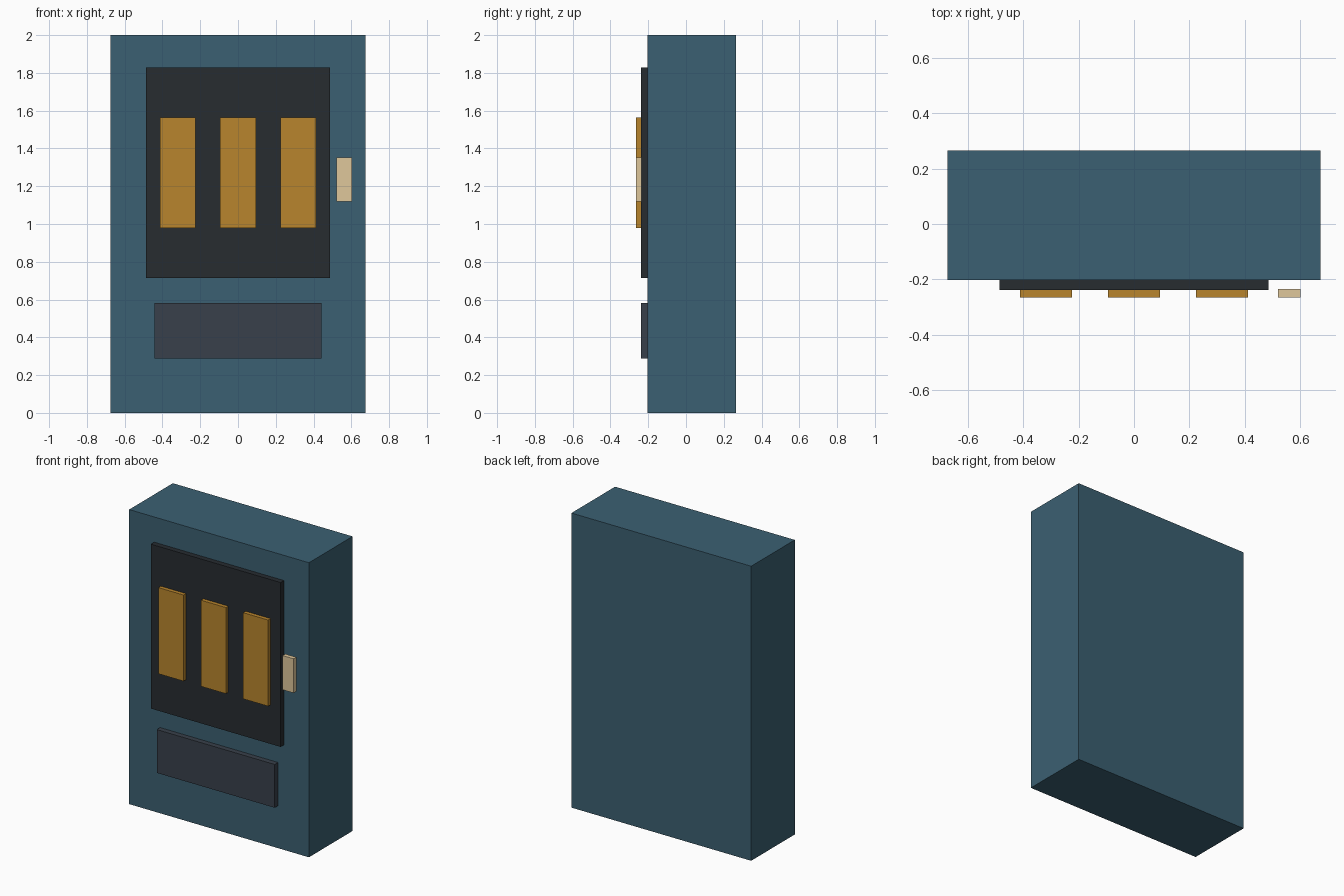
import bpy

if "Cube" in bpy.data.objects:
    bpy.data.objects.remove(bpy.data.objects["Cube"])


def material(name, rgb):
    mat = bpy.data.materials.new(name)
    mat.diffuse_color = (*rgb, 1.0)
    mat.use_nodes = True
    mat.node_tree.nodes["Principled BSDF"].inputs["Base Color"].default_value = mat.diffuse_color
    return mat


def box(name, x, y, z, mat):
    """Axis-aligned box from (min, max) ranges."""
    ranges = (x, y, z)
    bpy.ops.mesh.primitive_cube_add(size=1, location=[(a + b) / 2 for a, b in ranges])
    obj = bpy.context.object
    obj.name = name
    obj.scale = [b - a for a, b in ranges]
    bpy.ops.object.transform_apply(location=False, rotation=False, scale=True)
    obj.data.materials.append(mat)
    return obj


teal = material("teal_paint", (0.044, 0.117, 0.168))
dark = material("dark_glass", (0.020, 0.025, 0.030))
slate = material("slate", (0.040, 0.051, 0.070))
gold = material("gold", (0.485, 0.235, 0.026))
cream = material("cream", (0.738, 0.571, 0.328))

FACE = -0.203    # cabinet front
PANEL = -0.239   # front of the raised panels
FRONT = -0.265   # foremost plane

# Cabinet body
box("cabinet", (-0.675, 0.675), (FACE, 0.265), (0, 2), teal)

# Raised display window and collection tray below it
box("display_window", (-0.487, 0.487), (PANEL, FACE), (0.713, 1.829), dark)
box("collection_tray", (-0.443, 0.443), (PANEL, FACE), (0.288, 0.582), slate)

# Three products on the window
for i in (-1, 0, 1):
    cx = i * 0.318
    box(f"product_{i + 2}", (cx - 0.094, cx + 0.094), (FRONT, PANEL), (0.979, 1.564), gold)

# Coin plate, standing off the cabinet at the right
box("coin_plate", (0.521, 0.603), (FRONT, -0.236), (1.12, 1.352), cream)
